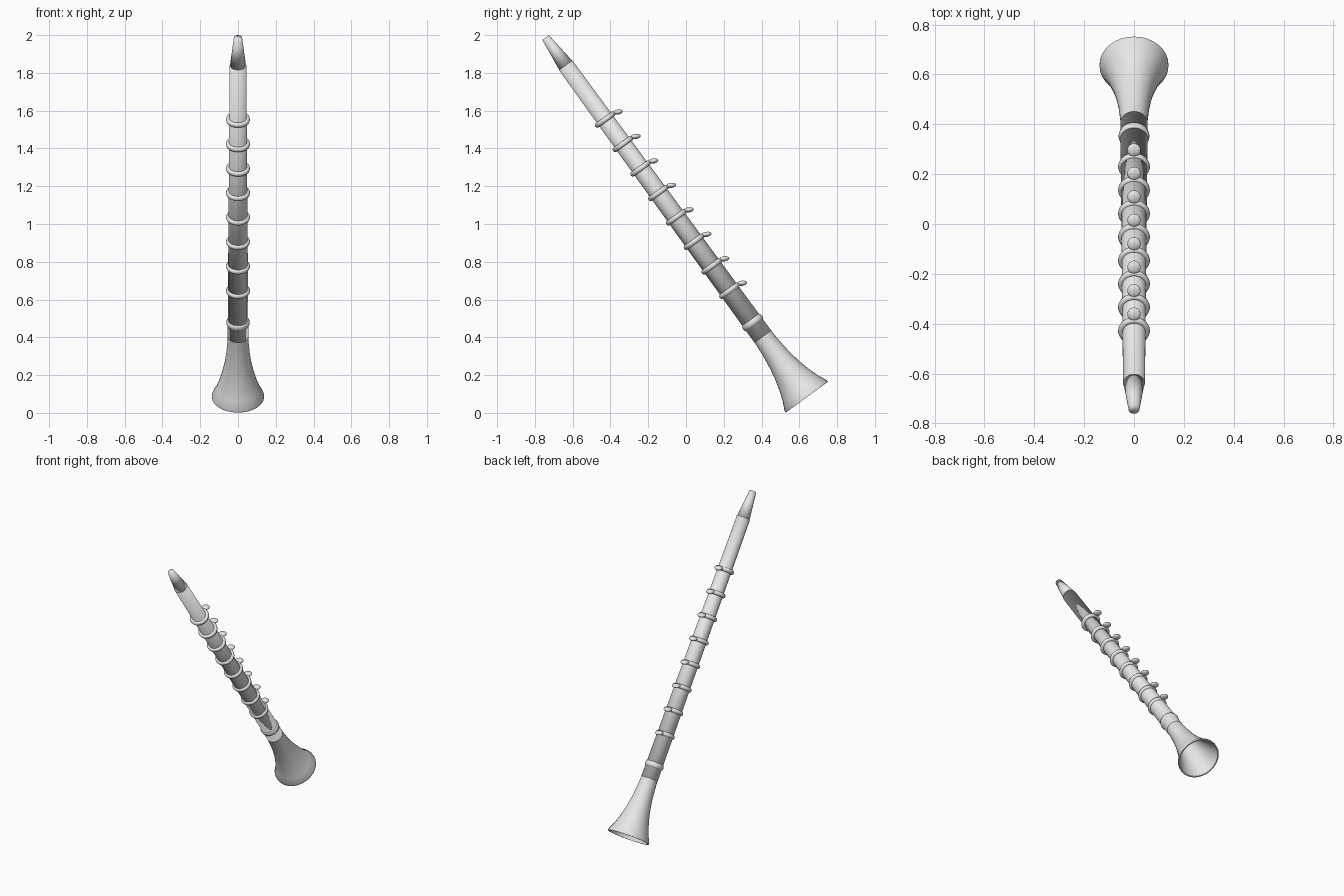
import bpy
import bmesh
import math
from mathutils import Matrix

cube = bpy.data.objects.get("Cube")
if cube:
    bpy.data.objects.remove(cube, do_unlink=True)

GREY = (0.8, 0.8, 0.8, 1.0)
grey = bpy.data.materials.new("light_grey")
grey.use_nodes = True
grey.diffuse_color = GREY
grey.node_tree.nodes["Principled BSDF"].inputs["Base Color"].default_value = GREY

# The instrument is modelled upright from the bell mouth, then leaned forward
TILT = math.radians(36)
LEAN = Matrix.Translation((0, 0.64, 0.083)) @ Matrix.Rotation(TILT, 4, 'X')
SIDES = 32


def add_object(name, bm, matrix):
    bmesh.ops.recalc_face_normals(bm, faces=bm.faces)
    for face in bm.faces:
        face.smooth = True
    mesh = bpy.data.meshes.new(name)
    bm.to_mesh(mesh)
    bm.free()
    mesh.materials.append(grey)
    obj = bpy.data.objects.new(name, mesh)
    obj.matrix_world = matrix
    bpy.context.collection.objects.link(obj)
    return obj


def cone(name, z0, z1, r0, r1):
    bm = bmesh.new()
    bmesh.ops.create_cone(bm, cap_ends=True, segments=SIDES, radius1=r0, radius2=r1,
                          depth=z1 - z0, matrix=Matrix.Translation((0, 0, (z0 + z1) / 2)))
    return add_object(name, bm, LEAN)


def lathe(name, profile, height=0, closed=False):
    bm = bmesh.new()
    verts = [bm.verts.new((r, 0, z)) for r, z in profile]
    edges = [bm.edges.new(pair) for pair in zip(verts, verts[1:])]
    if closed:
        edges.append(bm.edges.new((verts[-1], verts[0])))
    bmesh.ops.spin(bm, geom=verts + edges, axis=(0, 0, 1), cent=(0, 0, 0),
                   angle=math.tau, steps=SIDES, use_duplicate=False)
    bmesh.ops.remove_doubles(bm, verts=bm.verts, dist=0.0001)
    return add_object(name, bm, LEAN @ Matrix.Translation((0, 0, height)))


def ring(name, height, radius, half_width, half_height, steps=10):
    profile = [(radius + half_width * math.cos(math.tau * i / steps),
                half_height * math.sin(math.tau * i / steps)) for i in range(steps)]
    return lathe(name, profile, height, closed=True)


# Tapered tube and mouthpiece
cone("body", 0.397, 2.172, 0.055, 0.044)
cone("mouthpiece", 2.165, 2.353, 0.043, 0.022)

# Hollow flared bell with a thin rim
outer = [(0.054, 0.40), (0.057, 0.35), (0.062, 0.29), (0.070, 0.23), (0.082, 0.17),
         (0.098, 0.11), (0.117, 0.055), (0.138, 0.012), (0.138, 0.0)]
inner = [(0.130, 0.0)] + [(r - 0.008, z + 0.004) for r, z in reversed(outer[:-1])]
bell = lathe("bell", outer + inner, closed=True)
bpy.ops.object.select_all(action='DESELECT')
bell.select_set(True)
bpy.context.view_layer.objects.active = bell
bpy.ops.object.shade_smooth_by_angle(angle=math.radians(40))

# Plain lower ring
ring("lower_ring", 0.489, 0.051, 0.011, 0.019)

# Keyed rings, each with a flattened round key at the back
for i in range(8):
    height = 0.697 + i * 0.16
    ring(f"key_ring_{i + 1}", height, 0.051, 0.013, 0.014)
    bm = bmesh.new()
    bmesh.ops.create_uvsphere(bm, u_segments=20, v_segments=12, radius=0.027)
    place = (LEAN @ Matrix.Translation((0, 0.077, height - 0.007))
             @ Matrix.Rotation(math.radians(8) - TILT, 4, 'X')
             @ Matrix.Diagonal((1, 1, 0.5, 1)))
    add_object(f"key_{i + 1}", bm, place)
